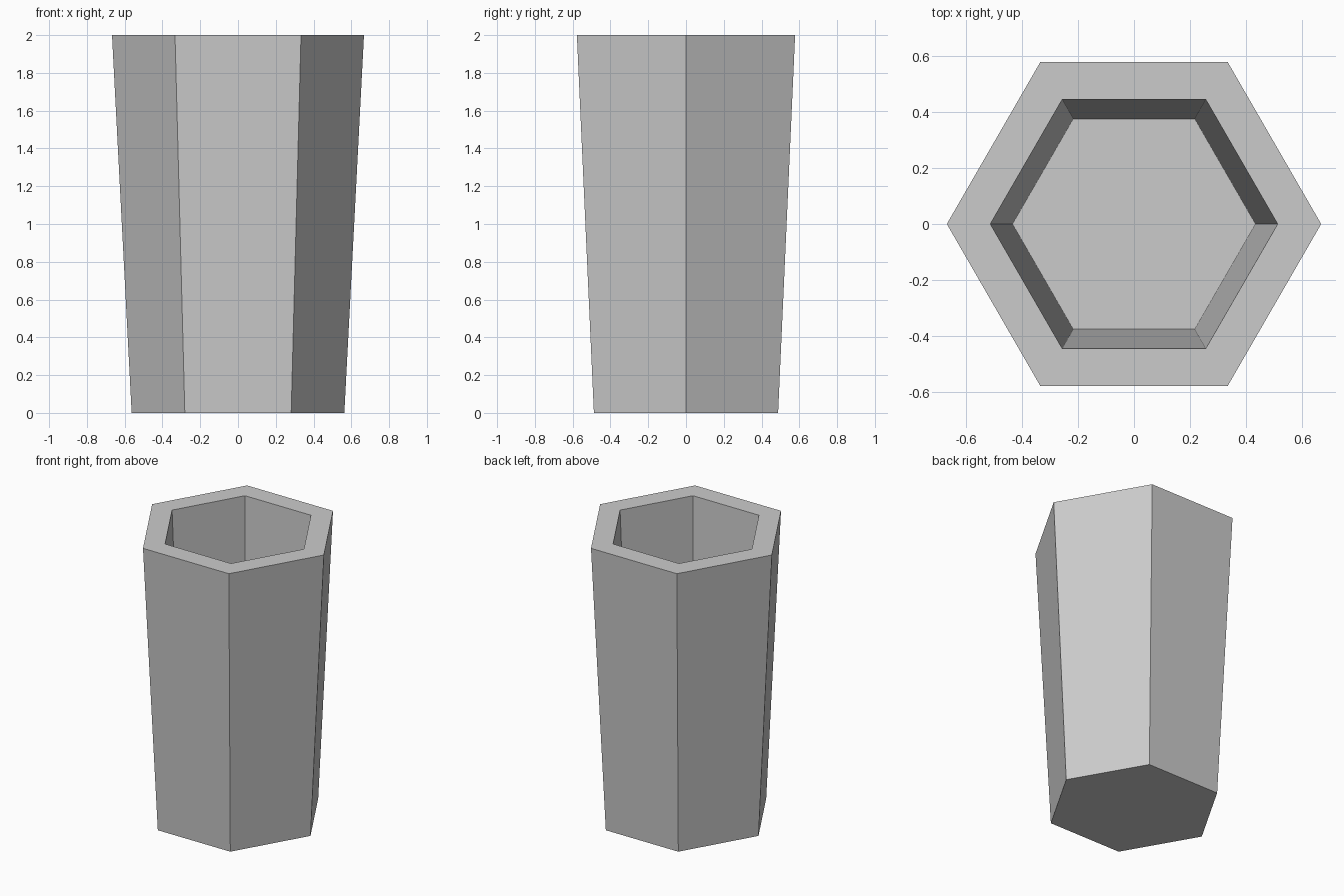
import bpy, bmesh
from math import cos, sin, pi

if "Cube" in bpy.data.objects:
    bpy.data.objects.remove(bpy.data.objects["Cube"])

SIDES = 6
# (radius, height) rings running up the outside, over the rim, down to the inner floor
PROFILE = [(0.563, 0.0), (0.667, 2.0), (0.512, 2.0), (0.433, 0.12)]

bm = bmesh.new()
rings = [[bm.verts.new((r * cos(2 * pi * i / SIDES), r * sin(2 * pi * i / SIDES), z))
          for i in range(SIDES)] for r, z in PROFILE]

# Outer wall, rim and inner wall
for lower, upper in zip(rings, rings[1:]):
    for i in range(SIDES):
        j = (i + 1) % SIDES
        bm.faces.new((lower[i], lower[j], upper[j], upper[i]))

# Underside and inner floor
bm.faces.new(rings[0][::-1])
bm.faces.new(rings[-1])
bmesh.ops.recalc_face_normals(bm, faces=bm.faces)

mesh = bpy.data.meshes.new("hexagonal_vase")
bm.to_mesh(mesh)
bm.free()
vase = bpy.data.objects.new("hexagonal_vase", mesh)
bpy.context.collection.objects.link(vase)
